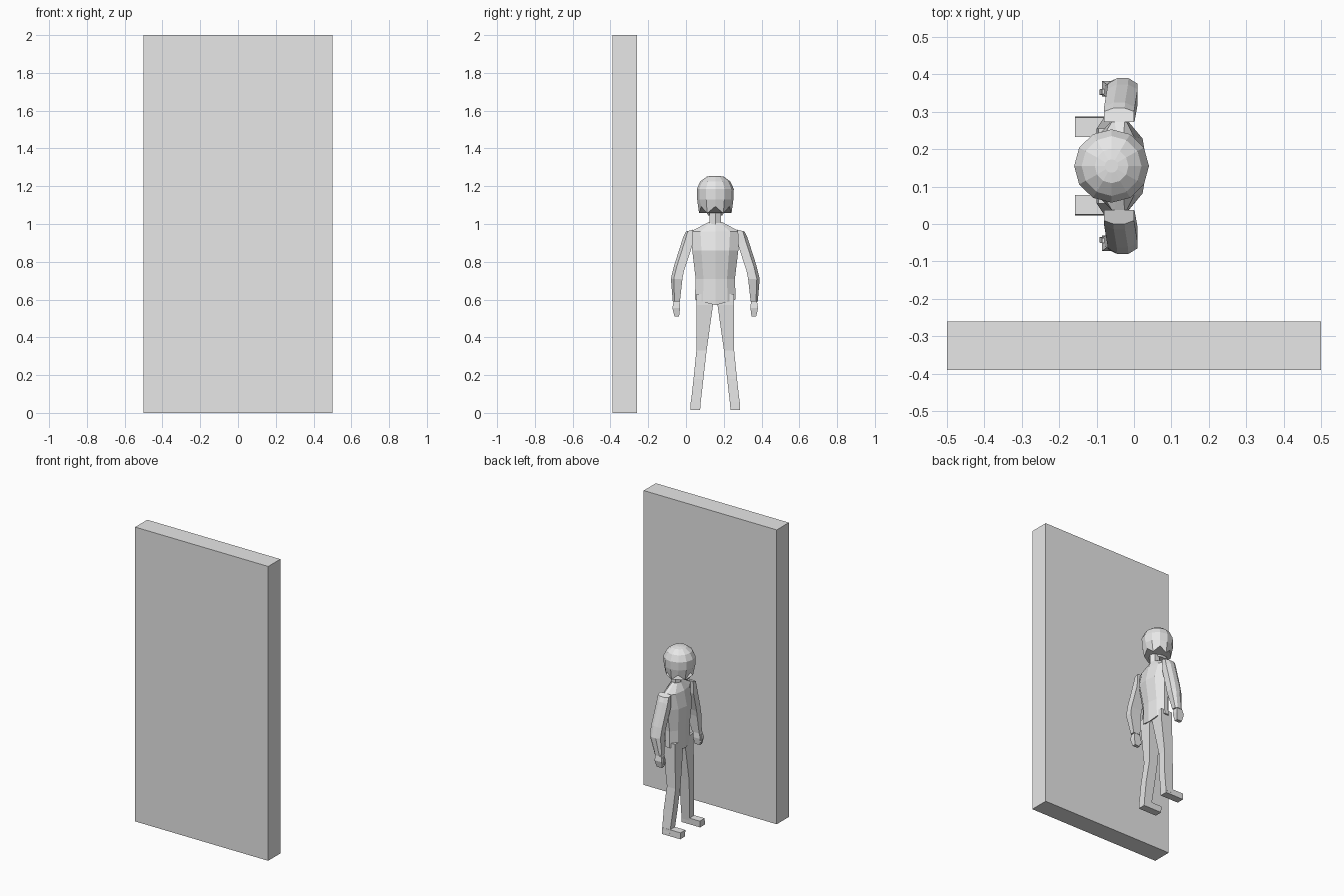
import bpy, bmesh, math

if "Cube" in bpy.data.objects:
    bpy.data.objects.remove(bpy.data.objects["Cube"])

CY = 0.155  # middle line of the figure, which faces -x

grey = bpy.data.materials.new("plain grey")
grey.diffuse_color = (0.8, 0.8, 0.8, 1)
grey.use_nodes = True
grey.node_tree.nodes["Principled BSDF"].inputs["Base Color"].default_value = grey.diffuse_color


def loft(name, rings):
    """Skin a list of equal-length point rings and cap both ends."""
    bm = bmesh.new()
    rows = [[bm.verts.new(p) for p in ring] for ring in rings]
    n = len(rows[0])
    for a, b in zip(rows, rows[1:]):
        for i in range(n):
            j = (i + 1) % n
            bm.faces.new((a[i], a[j], b[j], b[i]))
    bm.faces.new(rows[0])
    bm.faces.new(rows[-1])
    bmesh.ops.recalc_face_normals(bm, faces=bm.faces)
    mesh = bpy.data.meshes.new(name)
    bm.to_mesh(mesh)
    bm.free()
    mesh.materials.append(grey)
    ob = bpy.data.objects.new(name, mesh)
    bpy.context.collection.objects.link(ob)
    return ob


def limb_ring(s, z_in, z_out, x0, x1, d0, d1):
    """Six-sided section: flat inside, ridged outside; d is the distance from the middle line."""
    xm, dm = (x0 + x1) / 2, d0 + (d1 - d0) * 0.75
    zm = z_in + (z_out - z_in) * 0.75
    pts = [(x0, d0, z_in), (x0, dm, zm), (xm - 0.015, d1, z_out),
           (xm + 0.015, d1, z_out), (x1, dm, zm), (x1, d0, z_in)]
    return [(x, CY + s * d, z) for x, d, z in pts]


def box_ring(s, z, x0, x1, d0, d1):
    return [(x, CY + s * d, z) for x, d in ((x0, d0), (x0, d1), (x1, d1), (x1, d0))]


def torso_ring(z, xf, xb, d, dip=0.0):
    half = [(xf, 0, z - dip), (xf + 0.012, d * 0.6, z - dip * 0.4), (xf * 0.6 + xb * 0.4, d, z),
            (xf * 0.35 + xb * 0.65, d, z), (xb - 0.012, d * 0.6, z - dip * 0.4), (xb, 0, z - dip)]
    both = half + [(x, -dd, zz) for x, dd, zz in half[-2:0:-1]]
    return [(x, CY + dd, zz) for x, dd, zz in both]


# Wall slab
loft("wall_slab", [[(-0.5, -0.39, z), (0.5, -0.39, z), (0.5, -0.26, z), (-0.5, -0.26, z)]
                   for z in (0, 2)])

# Torso with shallow V hem and sloping shoulders
loft("torso", [torso_ring(*r) for r in (
    (0.60, -0.105, 0.010, 0.108, 0.03), (0.71, -0.105, 0.012, 0.104),
    (0.86, -0.115, 0.035, 0.122), (0.96, -0.095, 0.012, 0.130),
    (1.01, -0.070, -0.005, 0.036))])

# Neck
loft("neck", [[(-0.035 + 0.034 * math.cos(a), CY + 0.034 * math.sin(a), z)
               for a in [math.tau * i / 6 for i in range(6)]] for z in (0.99, 1.10)])

# Head: face block narrowing to the chin
loft("head", [[(cx + rx * math.cos(a), CY + ry * math.sin(a), z)
               for a in [math.tau * (i + 0.5) / 8 for i in range(8)]]
              for z, cx, rx, ry in ((1.045, -0.075, 0.055, 0.040), (1.085, -0.07, 0.075, 0.068),
                                    (1.14, -0.065, 0.082, 0.080), (1.20, -0.06, 0.08, 0.08))])

# Hair: faceted cap with a ragged lower edge
rows = []
for k, (z, cx, rx, ry) in enumerate(((1.075, -0.06, 0.082, 0.086), (1.13, -0.06, 0.098, 0.096),
                                     (1.185, -0.06, 0.100, 0.098), (1.225, -0.06, 0.080, 0.080),
                                     (1.250, -0.06, 0.045, 0.046), (1.255, -0.06, 0.018, 0.018))):
    rows.append([(cx + rx * math.cos(a), CY + ry * math.sin(a),
                  z + (0.018 * (-1) ** i if k == 0 else 0))
                 for i, a in enumerate(math.tau * j / 12 for j in range(12))])
loft("hair", rows)

for s, side in ((-1, "right"), (1, "left")):
    # Arm: shoulder, upper arm, elbow, wrist
    loft(side + "_arm", [limb_ring(s, *r) for r in (
        (0.97, 0.96, -0.080, 0.000, 0.118, 0.155), (0.885, 0.93, -0.080, 0.002, 0.122, 0.170),
        (0.75, 0.78, -0.072, 0.010, 0.166, 0.218), (0.71, 0.71, -0.070, 0.010, 0.174, 0.235),
        (0.59, 0.59, -0.077, -0.025, 0.187, 0.225))])
    # Fist and thumb
    loft(side + "_hand", [box_ring(s, *r) for r in (
        (0.60, -0.074, -0.035, 0.190, 0.219), (0.555, -0.085, -0.030, 0.186, 0.227),
        (0.51, -0.078, -0.040, 0.192, 0.216))])
    loft(side + "_thumb", [box_ring(s, *r) for r in (
        (0.58, -0.085, -0.068, 0.192, 0.206), (0.53, -0.092, -0.074, 0.190, 0.205))])
    # Leg: hip, knee, ankle
    loft(side + "_leg", [box_ring(s, *r) for r in (
        (0.63, -0.095, -0.008, 0.010, 0.100), (0.57, -0.095, -0.008, 0.012, 0.100),
        (0.33, -0.100, -0.035, 0.046, 0.100), (0.18, -0.090, -0.022, 0.063, 0.115),
        (0.03, -0.078, -0.020, 0.080, 0.132))])
    # Foot block pointing forward
    loft(side + "_foot", [box_ring(s, 0.015, -0.158, -0.020, 0.080, 0.132),
                          box_ring(s, 0.058, -0.158, -0.020, 0.078, 0.130)])
